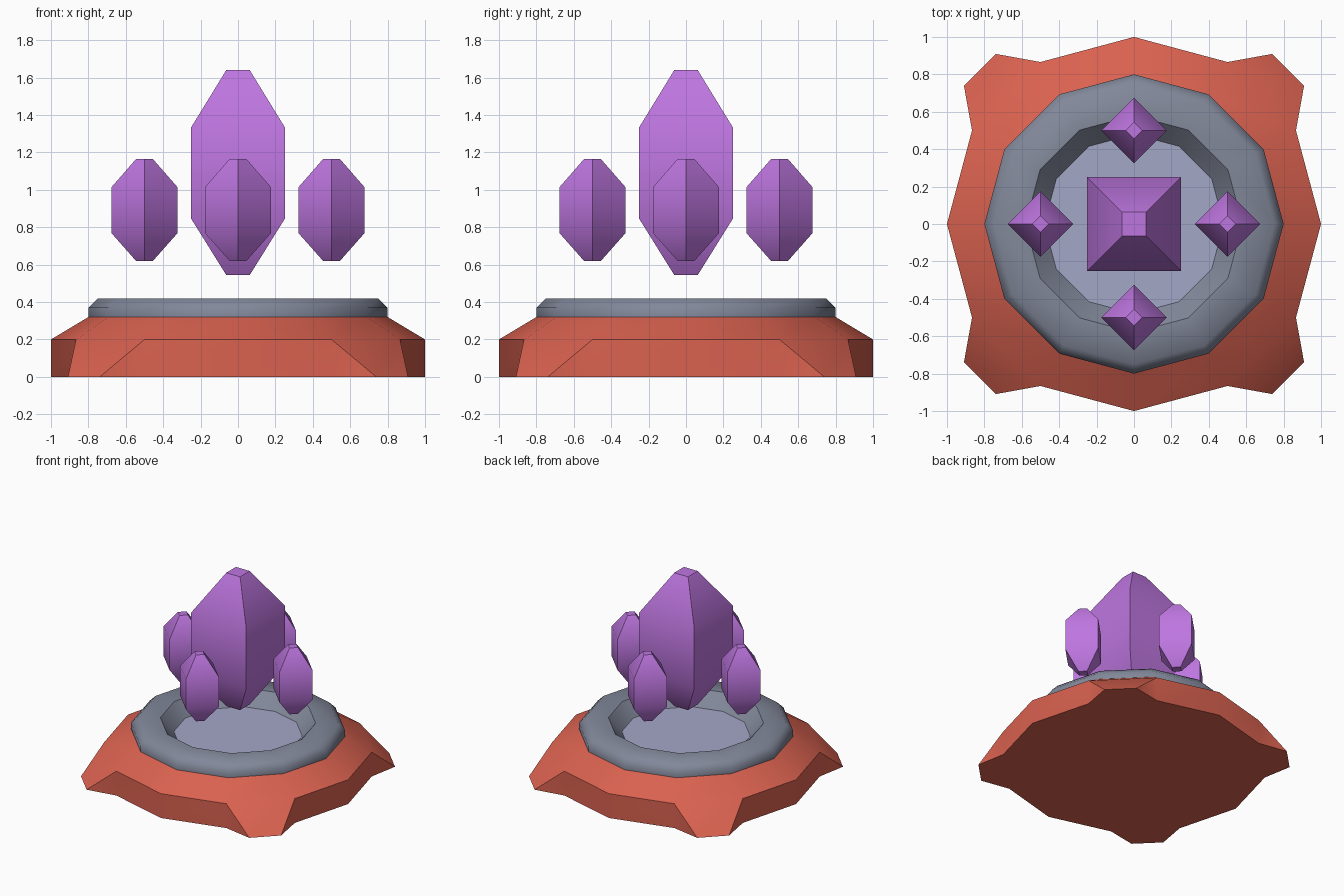
import bpy, math

if "Cube" in bpy.data.objects:
    bpy.data.objects.remove(bpy.data.objects["Cube"])

def material(name, rgb):
    lin = [(c / 255 / 12.92) if c < 10 else ((c / 255 + 0.055) / 1.055) ** 2.4 for c in rgb]
    m = bpy.data.materials.new(name)
    m.diffuse_color = (*lin, 1)
    m.use_nodes = True
    m.node_tree.nodes["Principled BSDF"].inputs["Base Color"].default_value = m.diffuse_color
    return m

RED = material("red_stone", (218, 98, 80))
GREY = material("grey_metal", (130, 136, 154))
PALE = material("pale_floor", (163, 167, 198))
PURPLE = material("purple_crystal", (190, 118, 224))

def make(name, verts, faces, mat, angle):
    me = bpy.data.meshes.new(name)
    me.from_pydata(verts, [], faces)
    me.materials.append(mat)
    ob = bpy.data.objects.new(name, me)
    bpy.context.collection.objects.link(ob)
    bpy.ops.object.select_all(action='DESELECT')
    ob.select_set(True)
    bpy.context.view_layer.objects.active = ob
    bpy.ops.object.shade_smooth_by_angle(angle=math.radians(angle))
    return ob

def circle(r, z, n, turn=0.0, cx=0.0, cy=0.0):
    return [(cx + r * math.cos(turn + math.tau * i / n),
             cy + r * math.sin(turn + math.tau * i / n), z) for i in range(n)]

def lathe(name, profile, n, mat, angle, turn=0.0, cx=0.0, cy=0.0, caps=True):
    """Spin an (r, z) profile listed from bottom to top on the outside."""
    verts, faces = [], []
    for r, z in profile:
        verts += circle(r, z, n, turn, cx, cy)
    for k in range(len(profile) - 1):
        for i in range(n):
            j = (i + 1) % n
            faces.append((k * n + i, k * n + j, (k + 1) * n + j, (k + 1) * n + i))
    if caps:
        faces.append(tuple(reversed(range(n))))
        faces.append(tuple(range((len(profile) - 1) * n, len(profile) * n)))
    return make(name, verts, faces, mat, angle)

# Red plinth: twelve-sided, with four feet flaring from the diagonal walls
N = 12
verts = circle(0.8, 0.32, N) + circle(1, 0.2, N) + circle(1, 0, N)
faces, base = [], []
for i in range(N):
    j = (i + 1) % N
    t0, t1, m0, m1, b0, b1 = i, j, N + i, N + j, 2 * N + i, 2 * N + j
    faces.append((m0, m1, t1, t0))
    base.append(b0)
    if i % 3 == 1:
        a = math.radians(i * 30 + 15)
        d = math.atan2(0.12, 1.165)
        f0 = len(verts)
        for s in (-d, d):
            verts.append((1.172 * math.cos(a + s), 1.172 * math.sin(a + s), 0))
        faces += [(f0, f0 + 1, m1, m0), (b0, f0, m0), (f0 + 1, b1, m1)]
        base += [f0, f0 + 1]
    else:
        faces.append((b0, b1, m1, m0))
faces.append(tuple(reversed(base)))
make("plinth", verts, faces, RED, 40)

# Grey rim and the sunken floor inside it
lathe("rim", [(0.8, 0.32), (0.8, 0.37), (0.75, 0.42), (0.58, 0.42), (0.48, 0.31)],
      N, GREY, 47, caps=False)
make("basin_floor", circle(0.48, 0.31, N), [tuple(range(N))], PALE, 30)

# Floating crystals: a big square one and four small ones turned 45 degrees
q = math.sqrt(2)
lathe("large_crystal", [(0.063 * q, 0.545), (0.25 * q, 0.845), (0.25 * q, 1.335), (0.063 * q, 1.64)],
      4, PURPLE, 40, turn=math.pi / 4)
for i, side in enumerate(("right", "back", "left", "front")):
    a = i * math.pi / 2
    lathe("small_crystal_" + side, [(0.045, 0.62), (0.176, 0.768), (0.176, 1.015), (0.045, 1.165)],
          4, PURPLE, 40, cx=0.5 * math.cos(a), cy=0.5 * math.sin(a))
